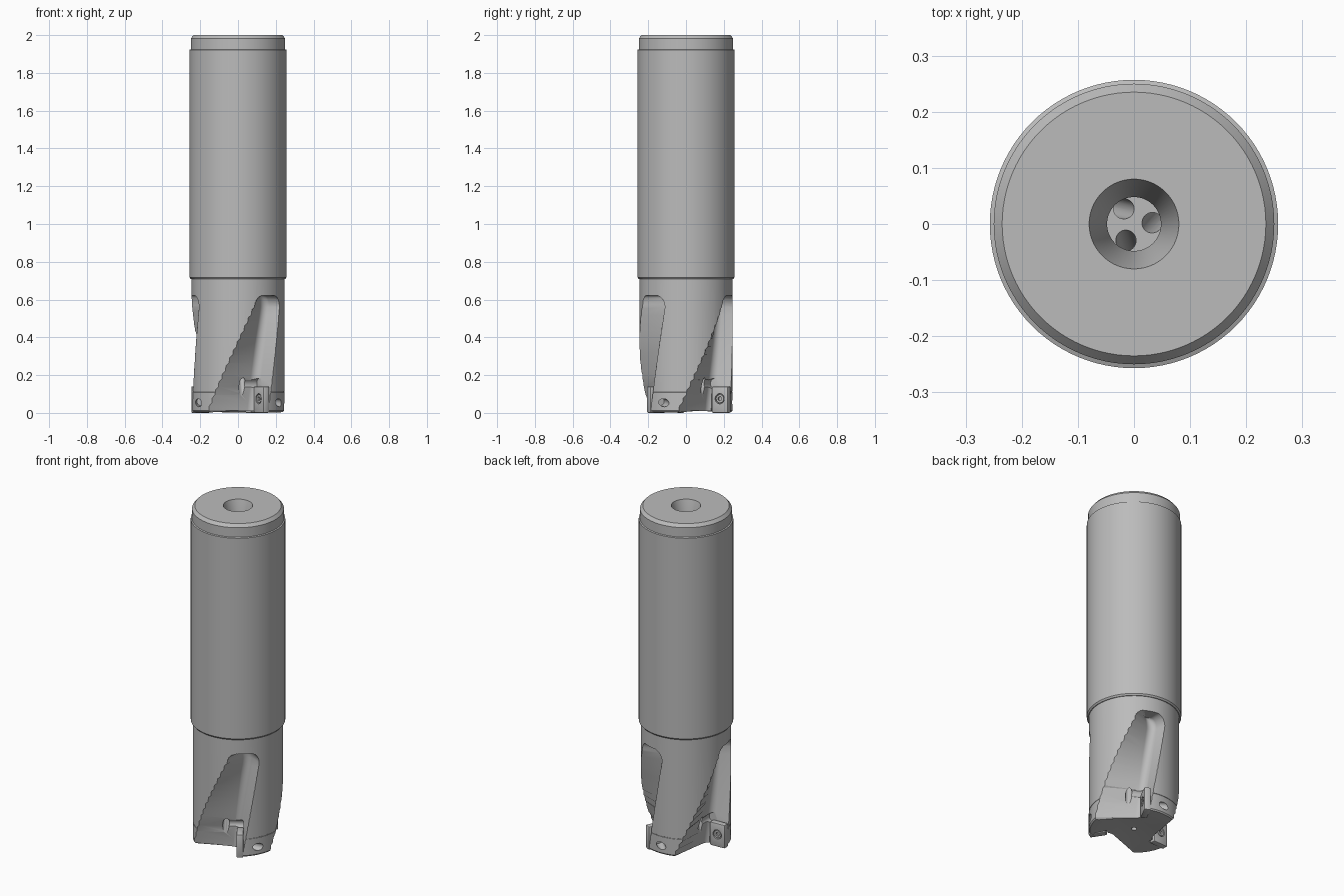
import bpy, bmesh, math
from mathutils import Vector, Matrix

if "Cube" in bpy.data.objects:
    bpy.data.objects.remove(bpy.data.objects["Cube"], do_unlink=True)

steel = bpy.data.materials.new("steel grey")
steel.use_nodes = True
steel.diffuse_color = (0.5, 0.5, 0.5, 1)
steel.node_tree.nodes["Principled BSDF"].inputs["Base Color"].default_value = (0.5, 0.5, 0.5, 1)


def make_object(name, bm):
    bmesh.ops.recalc_face_normals(bm, faces=bm.faces)
    mesh = bpy.data.meshes.new(name)
    bm.to_mesh(mesh)
    bm.free()
    mesh.materials.append(steel)
    ob = bpy.data.objects.new(name, mesh)
    bpy.context.collection.objects.link(ob)
    return ob


def loft(name, rings):
    """Solid skinned through closed rings of equal length, capped at both ends."""
    bm = bmesh.new()
    rows = [[bm.verts.new(p) for p in ring] for ring in rings]
    n = len(rows[0])
    for a, b in zip(rows, rows[1:]):
        for i in range(n):
            j = (i + 1) % n
            bm.faces.new((a[i], a[j], b[j], b[i]))
    bm.faces.new(rows[0])
    bm.faces.new(rows[-1])
    return make_object(name, bm)


def turned(name, profile, n=96):
    """Solid of revolution about z from (radius, height) pairs."""
    return loft(name, [[(r * math.cos(math.tau * i / n), r * math.sin(math.tau * i / n), z)
                        for i in range(n)] for r, z in profile])


def rod(name, start, end, radius, n=32):
    """Cylinder between two points."""
    start, end = Vector(start), Vector(end)
    axis = end - start
    place = Matrix.Translation((start + end) / 2) @ axis.to_track_quat("Z", "Y").to_matrix().to_4x4()
    bm = bmesh.new()
    bmesh.ops.create_cone(bm, cap_ends=True, segments=n, radius1=radius, radius2=radius,
                          depth=axis.length, matrix=place)
    return make_object(name, bm)


def block(name, lo, hi, bevel=0.0):
    bm = bmesh.new()
    bmesh.ops.create_cube(bm, size=1)
    for v in bm.verts:
        v.co = [l if c < 0 else h for c, l, h in zip(v.co, lo, hi)]
    if bevel:
        bmesh.ops.bevel(bm, geom=list(bm.edges), offset=bevel, segments=2, profile=0.5, affect="EDGES")
    return make_object(name, bm)


def turn(ob, degrees):
    ob.data.transform(Matrix.Rotation(math.radians(degrees), 4, "Z"))
    return ob


def cut(target, cutter):
    cutter.hide_render = True
    mod = target.modifiers.new("cut", "BOOLEAN")
    mod.operation = "DIFFERENCE"
    mod.solver = "EXACT"
    mod.object = cutter
    bpy.context.view_layer.objects.active = target
    bpy.ops.object.modifier_apply(modifier=mod.name)
    bpy.data.objects.remove(cutter, do_unlink=True)


def smooth(ob):
    bpy.ops.object.select_all(action="DESELECT")
    ob.select_set(True)
    bpy.context.view_layer.objects.active = ob
    bpy.ops.object.shade_smooth_by_angle(angle=math.radians(28))


def polar(r, degrees):
    a = math.radians(degrees)
    return Vector((r * math.cos(a), r * math.sin(a)))


def flute_ring(z, left, right, core, radius):
    """Flute section: flat floor from the left edge, rounded trough, steep right wall."""
    edge, wall = polar(0.246, left), polar(0.246, right)
    centre = polar(core + radius, right - math.degrees((radius + 0.006) / (core + radius)))

    def tangent(p, side):
        d = p - centre
        a = math.atan2(d.y, d.x) + side * math.acos(min(1, radius / d.length))
        t = centre + radius * Vector((math.cos(a), math.sin(a)))
        return a, t, (p - t).normalized()

    a0, t0, d0 = tangent(edge, -1)
    a1, t1, d1 = tangent(wall, 1)
    span = (a0 - a1) % math.tau
    arc = [centre + radius * Vector((math.cos(a0 - span * k / 12), math.sin(a0 - span * k / 12)))
           for k in range(13)]
    points = [edge + d0 * 0.3] + arc + [wall + d1 * 0.3]
    return [(p.x, p.y, z) for p in points]


def flute_cutter():
    rings = []
    for k in range(15):
        z = -0.03 + 0.59 * k / 14
        t = z / 0.56
        rings.append(flute_ring(z, -130 + 61 * t, -50 + 23 * t, 0.125 + 0.035 * t, 0.05 - 0.012 * t))
    # rounded upper end
    for k in range(1, 7):
        a = math.radians(13.5 * k)
        s = 0.35 + 0.65 * math.cos(a)
        rings.append(flute_ring(0.56 + 0.062 * math.sin(a), -47 - 22 * s, -47 + 20 * s,
                                0.16 + 0.02 * (1 - s), 0.038 * s))
    return loft("flute_cutter", rings)


# Shank, neck and cutting head turned in one piece
body = turned("cutter_body", [
    (0.016, 0.016), (0.09, 0.014), (0.225, 0.003), (0.24, 0.004), (0.246, 0.012), (0.246, 0.109),
    (0.2445, 0.11), (0.2445, 0.112), (0.246, 0.113), (0.246, 0.709), (0.25, 0.709), (0.257, 0.718),
    (0.257, 1.922), (0.25, 1.925), (0.25, 1.982), (0.235, 2.0)])

# Countersunk coolant bore and centre hole underneath
cut(body, turned("bore_cutter", [(0.048, 0.6), (0.048, 1.88), (0.08, 2.0), (0.0827, 2.01)], 64))
cut(body, rod("centre_hole_cutter", (0, 0, -0.05), (0, 0, 0.06), 0.015))

SEAT = -57
for k in range(3):
    step = 120 * k
    cut(body, turn(flute_cutter(), step))
    # insert pocket with round corner relief
    cut(body, turn(block("pocket_cutter", (0.145, -0.06, -0.1), (0.4, 0.036, 0.147)), SEAT + step))
    cut(body, turn(rod("relief_cutter", (0.155, -0.06, 0.155), (0.155, 0.036, 0.155), 0.028), SEAT + step))
    # angled coolant channel from the bore to the flute
    a, b = polar(0.026, -132), polar(0.16, -81)
    cut(body, turn(rod("coolant_cutter", (a.x, a.y, 0.64), (b.x, b.y, 0.085), 0.018), step))
    # rear screw hole in the head
    a, b = polar(0.27, -23), polar(0.21, -40)
    cut(body, turn(rod("rear_hole_cutter", (a.x, a.y, 0.05), (b.x, b.y, 0.06), 0.021), step))
smooth(body)

# Three cutting inserts with their screws
for k in range(3):
    angle = SEAT + 120 * k
    insert = block(f"cutting_insert_{k + 1}", (0.152, 0.0, 0.0), (0.248, 0.037, 0.14), 0.006)
    cut(insert, rod("screw_seat_cutter", (0.2, -0.02, 0.075), (0.2, 0.02, 0.075), 0.027))
    screw = rod(f"insert_screw_{k + 1}", (0.2, 0.002, 0.075), (0.2, 0.036, 0.075), 0.022)
    cut(screw, rod("socket_cutter", (0.2, -0.02, 0.075), (0.2, 0.014, 0.075), 0.012, 6))
    for part in (insert, screw):
        turn(part, angle)
        smooth(part)
